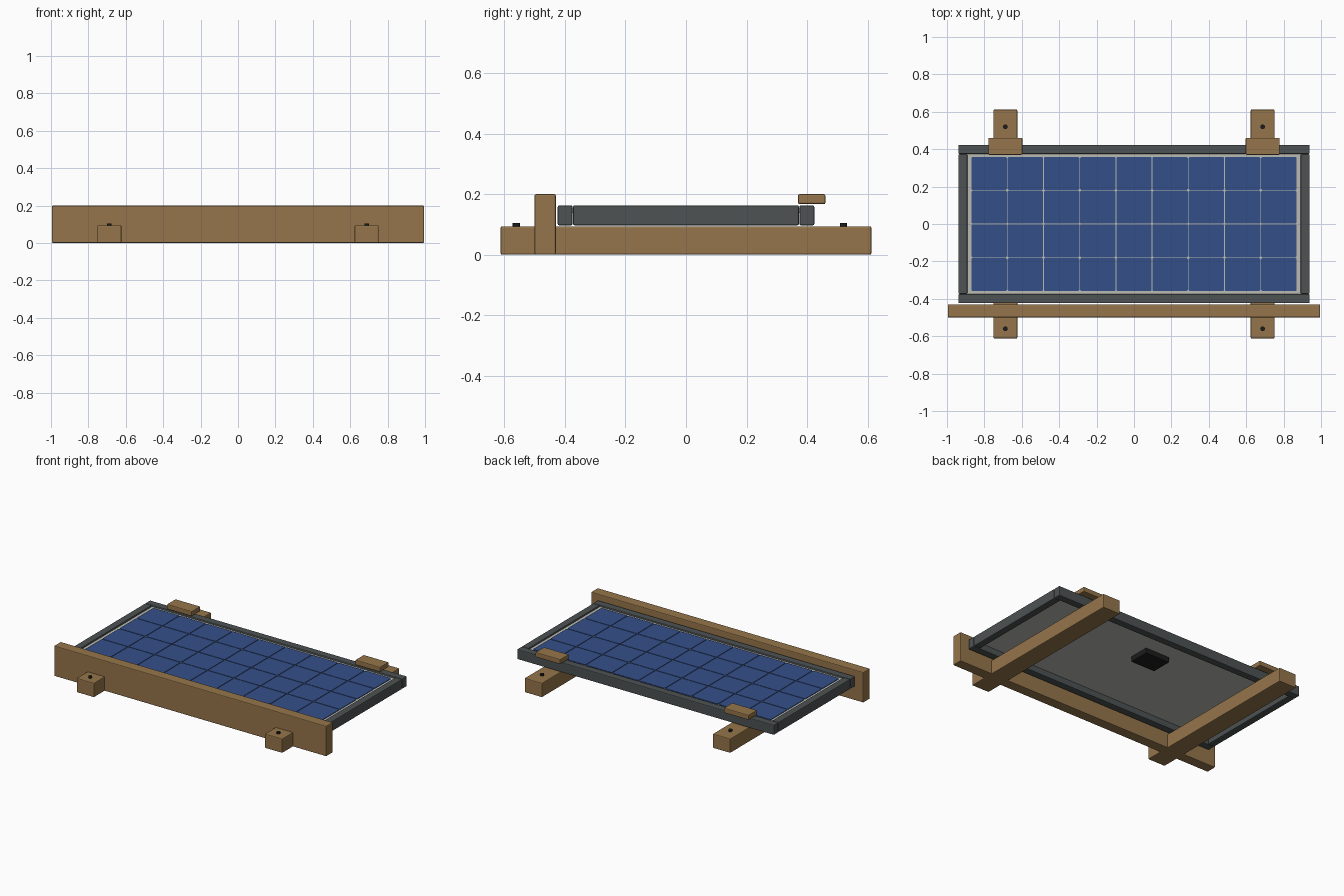
import bpy, bmesh

if "Cube" in bpy.data.objects:
    bpy.data.objects.remove(bpy.data.objects["Cube"])

def material(name, rgb):
    m = bpy.data.materials.new(name)
    m.diffuse_color = (*rgb, 1)
    m.use_nodes = True
    m.node_tree.nodes["Principled BSDF"].inputs["Base Color"].default_value = m.diffuse_color
    return m

WOOD = material("wood", (0.30, 0.178, 0.069))
FRAME = material("slate_metal", (0.074, 0.085, 0.087))
CELL = material("cell_blue", (0.034, 0.08, 0.25))
SHEET = material("pale_sheet", (0.50, 0.50, 0.46))
BLACK = material("black", (0.012, 0.012, 0.013))

def finish(name, bm, mat):
    me = bpy.data.meshes.new(name)
    bm.to_mesh(me)
    bm.free()
    me.materials.append(mat)
    ob = bpy.data.objects.new(name, me)
    bpy.context.collection.objects.link(ob)
    return ob

def add_box(bm, x0, x1, y0, y1, z0, z1):
    verts = bmesh.ops.create_cube(bm, size=1)["verts"]
    for v in verts:
        v.co = ((x0 + x1) / 2 + v.co.x * (x1 - x0),
                (y0 + y1) / 2 + v.co.y * (y1 - y0),
                (z0 + z1) / 2 + v.co.z * (z1 - z0))
    return verts

def box(name, x, y, z, mat, bevel=0.005):
    bm = bmesh.new()
    add_box(bm, *x, *y, *z)
    ob = finish(name, bm, mat)
    if bevel:
        mod = ob.modifiers.new("edge_bevel", 'BEVEL')
        mod.width = bevel
        mod.segments = 2
    return ob

def bolt(name, x, y):
    bm = bmesh.new()
    bmesh.ops.create_cone(bm, cap_ends=True, segments=16, radius1=0.012,
                          radius2=0.012, depth=0.02)
    bmesh.ops.translate(bm, verts=bm.verts, vec=(x, y, 0.095))
    return finish(name, bm, BLACK)

# wooden stop board along the front
box("front_board", (-0.995, 0.995), (-0.5, -0.43), (0, 0.2), WOOD)

# ground beams, bolts and rear hold-down blocks on both sides
for side, s in (("left", -1), ("right", 1)):
    c = 0.688 * s
    box(side + "_beam", (c - 0.064, c + 0.064), (-0.612, 0.612), (0, 0.094), WOOD)
    box(side + "_rear_clamp", (c - 0.091, c + 0.091), (0.37, 0.46), (0.167, 0.2), WOOD)
    bolt(side + "_front_bolt", c, -0.56)
    bolt(side + "_rear_bolt", c, 0.52)
    # short frame rail
    box(side + "_frame_rail", (0.915 * s - 0.024, 0.915 * s + 0.024),
        (-0.373, 0.373), (0.097, 0.163), FRAME)

# long frame rails
for end, s in (("front", -1), ("rear", 1)):
    box(end + "_frame_rail", (-0.939, 0.939),
        (0.399 * s - 0.0245, 0.399 * s + 0.0245), (0.097, 0.163), FRAME)

# backing sheet held inside the frame
box("backing_sheet", (-0.9, 0.9), (-0.38, 0.38), (0.138, 0.152), SHEET, 0)

# grid of thin cells with clipped corners
COLS, ROWS, GAP = 9, 4, 0.004
W, H = 1.742 / COLS, 0.72 / ROWS
bm = bmesh.new()
for i in range(COLS):
    for j in range(ROWS):
        x, y = -0.871 + i * W, -0.36 + j * H
        add_box(bm, x + GAP / 2, x + W - GAP / 2, y + GAP / 2, y + H - GAP / 2,
                0.151, 0.156)
upright = [e for e in bm.edges
           if abs(e.verts[0].co.z - e.verts[1].co.z) > 0.004
           and (e.verts[0].co.xy - e.verts[1].co.xy).length < 1e-4]
bmesh.ops.bevel(bm, geom=upright, offset=0.005, segments=1, affect='EDGES')
finish("solar_cells", bm, CELL)

# junction box under the sheet
box("junction_box", (-0.09, 0.09), (0.08, 0.22), (0.103, 0.14), BLACK, 0.004)
